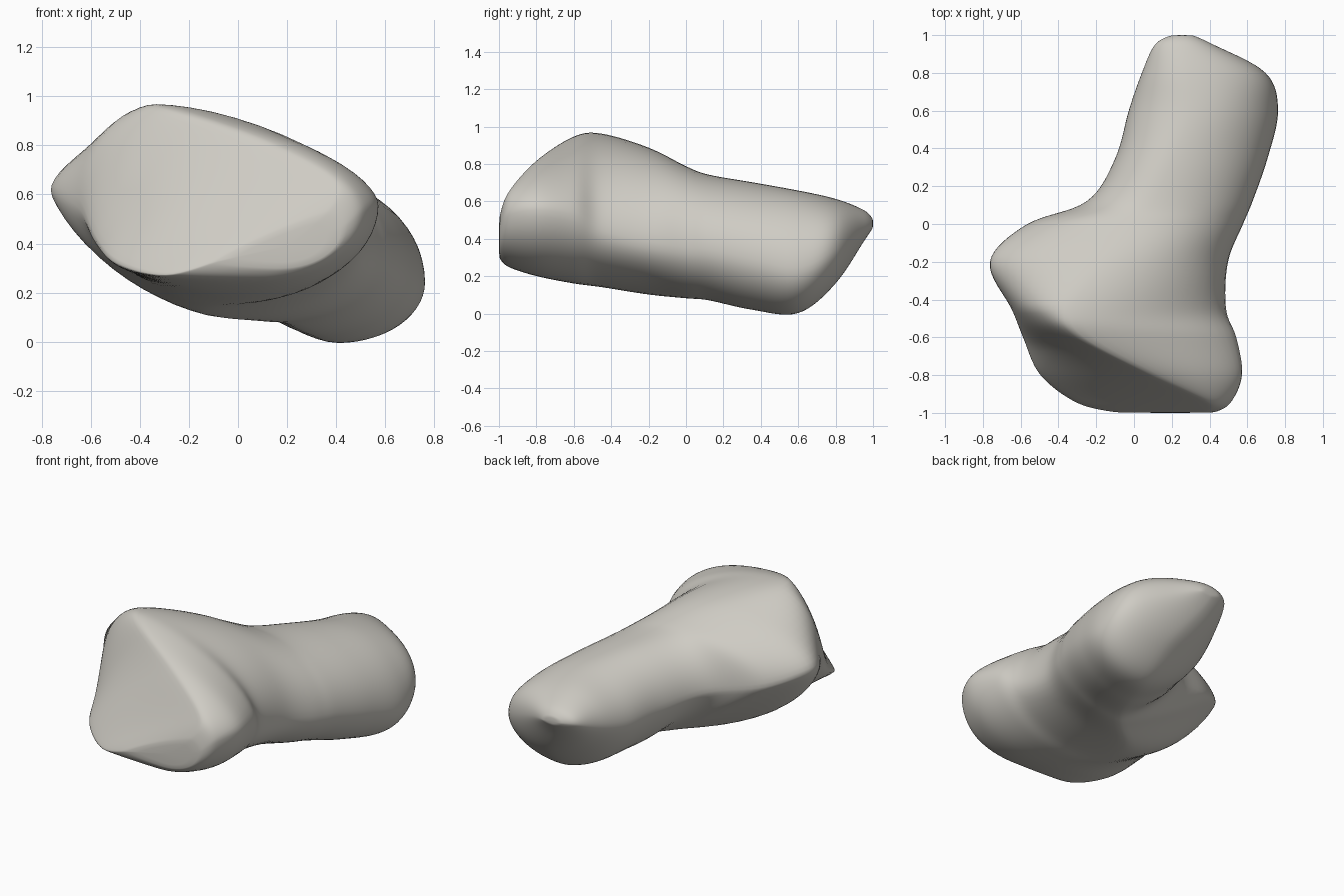
import bpy
import bmesh
import math

cube = bpy.data.objects.get("Cube")
if cube:
    bpy.data.objects.remove(cube, do_unlink=True)

# Cross-sections from front to back:
# y, left tip (x, z), crest (x, z), right tip (x, z), underside (x, z)
SECTIONS = [
    (-1, -.08, .33, .35, .51, .42, .45, .18, .3),
    (-.95, -.3, .27, .4, .65, .51, .53, .12, .25),
    (-.8, -.5, .32, .1, .82, .575, .56, .08, .2),
    (-.6, -.59, .42, -.28, .95, .545, .53, 0, .16),
    (-.45, -.65, .54, -.34, .965, .49, .44, -.1, .14),
    (-.2, -.77, .62, -.15, .89, .5, .38, -.1, .1),
    (0, -.57, .53, .02, .79, .58, .35, .1, .08),
    (.12, -.25, .46, .1, .745, .63, .34, .2, .07),
    (.35, -.1, .41, .2, .705, .71, .29, .33, .02),
    (.6, -.03, .38, .3, .66, .765, .24, .42, 0),
    (.8, .04, .42, .28, .615, .7, .34, .42, .16),
    (.95, .11, .475, .26, .555, .42, .45, .28, .385),
    (1, .2, .48, .25, .505, .31, .47, .25, .46),
]
STEPS = 8
ARC = 14


def blend(a, b, c, d, t):
    """Smooth curve from b to c, guided by the neighbours a and d."""
    slope_in, slope_out = (c - a) / 2, (d - b) / 2
    return (b + slope_in * t
            + (3 * (c - b) - 2 * slope_in - slope_out) * t ** 2
            + (2 * (b - c) + slope_in + slope_out) * t ** 3)


def smooth_sections(sections):
    """Fill in the sections between the given ones."""
    padded = [sections[0]] + sections + [sections[-1]]
    result = []
    for i in range(len(sections) - 1):
        for step in range(STEPS):
            result.append([blend(*values, step / STEPS)
                           for values in zip(*padded[i:i + 4])])
    return result + [list(sections[-1])]


def quarter(tip, pole, power):
    """Arc from a side tip to a pole; a power of two makes it straight."""
    points = []
    for i in range(ARC):
        angle = math.pi / 2 * i / ARC
        across = math.cos(angle) ** power
        up = math.sin(angle) ** power
        points.append((pole[0] + (tip[0] - pole[0]) * across,
                       tip[1] + (pole[1] - tip[1]) * up))
    return points


def mirrored_quarter(pole, tip, power):
    """The same arc, walked from the pole to the tip."""
    arc = quarter(tip, pole, power)
    return [pole] + arc[:0:-1]


def near(y, centre, width):
    """One at the centre, fading smoothly to zero at the given distance."""
    distance = min(1, abs(y - centre) / width)
    return (1 + math.cos(math.pi * distance)) / 2


def outline(section):
    y = section[0]
    left, crest, right, under = zip(section[1::2], section[2::2])
    # The sloping front facet has nearly straight sections
    front = min(1, max(0, (-y - .45) / .2))
    shoulder = near(y, -.2, .25)
    flange = near(y, -.75, .5)
    undercut = near(y, 0, .35)
    ring = quarter(left, crest, 1 + .75 * front + .2 * shoulder)
    ring += mirrored_quarter(crest, right, 1 + .25 * flange)
    ring += quarter(right, under, 1)
    ring += mirrored_quarter(under, left, 1.3 + .45 * undercut)
    return [(x, y, z) for x, z in ring]


def make_loft(name, sections, material):
    bm = bmesh.new()
    rings = [[bm.verts.new(p) for p in outline(s)]
             for s in smooth_sections(sections)]
    for ring, following in zip(rings, rings[1:]):
        count = len(ring)
        for i in range(count):
            j = (i + 1) % count
            bm.faces.new((ring[i], ring[j], following[j], following[i]))
    # Close each end with a fan of triangles, so that it softens evenly
    for ring in (rings[0], rings[-1]):
        cap = bm.faces.new(ring)
        bmesh.ops.poke(bm, faces=[cap])
    bmesh.ops.recalc_face_normals(bm, faces=bm.faces)
    mesh = bpy.data.meshes.new(name)
    bm.to_mesh(mesh)
    bm.free()
    mesh.materials.append(material)
    obj = bpy.data.objects.new(name, mesh)
    bpy.context.collection.objects.link(obj)
    return obj


# Warm grey stone colour
stone = bpy.data.materials.new("warm_grey")
stone.use_nodes = True
colour = (.62, .6, .55, 1)
stone.diffuse_color = colour
stone.node_tree.nodes["Principled BSDF"].inputs["Base Color"].default_value = colour

# Body: broad head with a side shoulder, tapering to a rounded back end
body = make_loft("stone_body", SECTIONS, stone)
soften = body.modifiers.new("soften", "SMOOTH")
soften.factor = .5
soften.iterations = 6
bpy.context.view_layer.objects.active = body
body.select_set(True)
bpy.ops.object.shade_smooth_by_angle(angle=math.radians(80))
